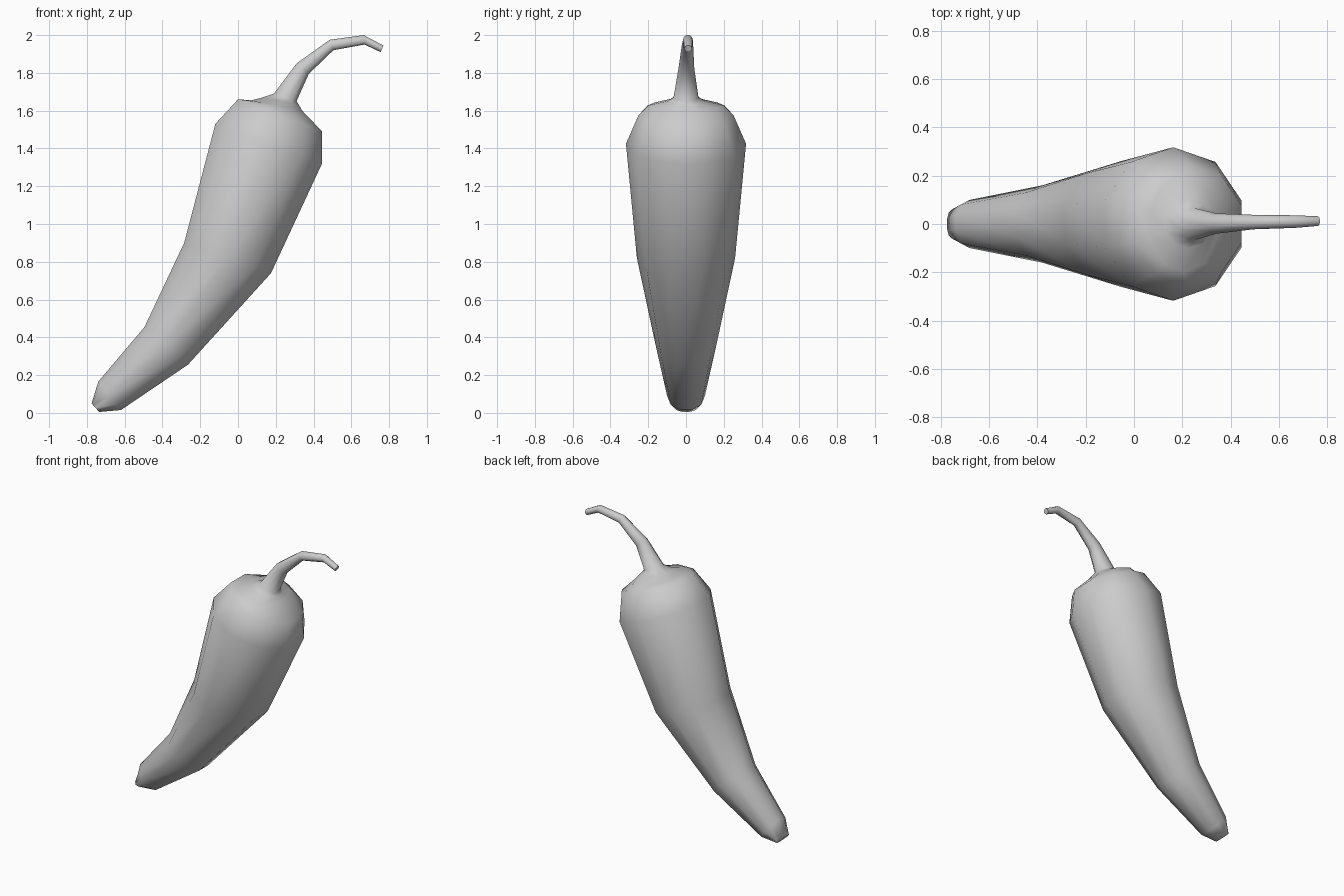
import bpy, bmesh, math

if "Cube" in bpy.data.objects:
    bpy.data.objects.remove(bpy.data.objects["Cube"])

SIDES = 10
K = math.cos(math.radians(18))  # the outermost vertices sit 18 degrees off the x axis

# Rings from tip to stem end: left (x, z), right (x, z), half width in y, centre y
RINGS = [
    # body
    ((-0.775, 0.05), (-0.735, 0.005), 0.06, 0),
    ((-0.74, 0.165), (-0.62, 0.015), 0.10, 0),
    ((-0.495, 0.455), (-0.265, 0.255), 0.16, 0),
    ((-0.285, 0.90), (0.175, 0.74), 0.26, 0),
    ((-0.12, 1.53), (0.445, 1.32), 0.318, 0),
    ((0.0, 1.66), (0.445, 1.49), 0.252, 0),
    # shoulder
    ((0.07, 1.655), (0.34, 1.60), 0.20, 0),
    ((0.13, 1.67), (0.323, 1.63), 0.10, 0),
    # stem
    ((0.19, 1.69), (0.31, 1.65), 0.066, 0),
    ((0.31, 1.85), (0.375, 1.795), 0.042, 0.002),
    ((0.485, 1.975), (0.505, 1.92), 0.03, 0.008),
    ((0.665, 2.0), (0.67, 1.95), 0.026, 0.01),
    ((0.77, 1.945), (0.755, 1.91), 0.02, 0.012),
]


def add_ring(bm, left, right, half_y, cy):
    cx, cz = (left[0] + right[0]) / 2, (left[1] + right[1]) / 2
    dx, dz = (right[0] - cx) / K, (right[1] - cz) / K
    ring = []
    for i in range(SIDES):
        a = math.radians(18) + math.tau * i / SIDES
        c, s = math.cos(a), math.sin(a)
        ring.append(bm.verts.new((cx + dx * c, cy + half_y * s, cz + dz * c)))
    return ring


# Bent pepper with its stem, one continuous lofted skin
bm = bmesh.new()
rings = [add_ring(bm, *r) for r in RINGS]
for a, b in zip(rings, rings[1:]):
    for i in range(SIDES):
        j = (i + 1) % SIDES
        bm.faces.new((a[i], a[j], b[j], b[i]))
bm.faces.new(rings[0][::-1])
bm.faces.new(rings[-1])
bmesh.ops.recalc_face_normals(bm, faces=bm.faces)

mesh = bpy.data.meshes.new("chili_pepper")
bm.to_mesh(mesh)
bm.free()
obj = bpy.data.objects.new("chili_pepper", mesh)
bpy.context.collection.objects.link(obj)
bpy.context.view_layer.objects.active = obj
obj.select_set(True)
bpy.ops.object.shade_smooth_by_angle(angle=math.radians(65))
